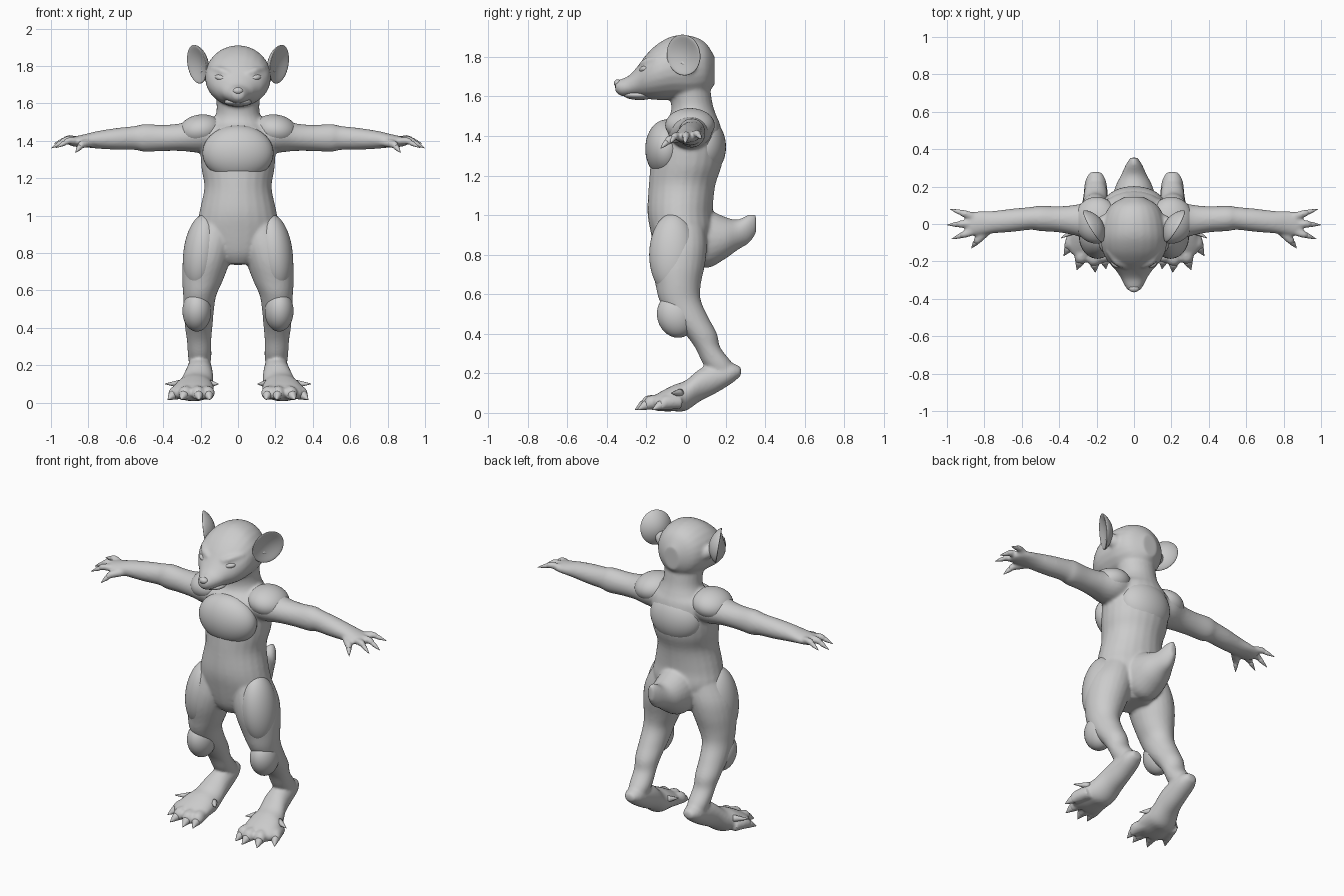
import bpy, bmesh, math
from mathutils import Vector, Matrix, Euler

cube = bpy.data.objects.get("Cube")
if cube:
    bpy.data.objects.remove(cube)

X, Y, Z = Vector((1, 0, 0)), Vector((0, 1, 0)), Vector((0, 0, 1))

grey = bpy.data.materials.new("plain_grey")
grey.use_nodes = True
grey.diffuse_color = (.6, .6, .6, 1)
grey.node_tree.nodes["Principled BSDF"].inputs["Base Color"].default_value = grey.diffuse_color


def finish(name, bm, mirror=False):
    """Turn a bmesh into a smooth shaded object."""
    bmesh.ops.recalc_face_normals(bm, faces=bm.faces)
    for face in bm.faces:
        face.smooth = True
    mesh = bpy.data.meshes.new(name)
    bm.to_mesh(mesh)
    bm.free()
    mesh.materials.append(grey)
    obj = bpy.data.objects.new(name, mesh)
    bpy.context.collection.objects.link(obj)
    if mirror:
        mod = obj.modifiers.new("Mirror", "MIRROR")
        mod.use_mirror_merge = False
    return obj


def refine(rings, steps=4):
    """Smoothly interpolate the rings of a limb."""
    rings = [Vector(r) for r in rings]
    result = []
    for i in range(len(rings) - 1):
        p, q = rings[i], rings[i + 1]
        before = rings[max(i - 1, 0)]
        after = rings[min(i + 2, len(rings) - 1)]
        for k in range(steps):
            t = k / steps
            result.append(p + (q - before) * (t / 2)
                          + (before * 2 - p * 5 + q * 4 - after) * (t * t / 2)
                          + (p * 3 - before - q * 3 + after) * (t ** 3 / 2))
    return result + [rings[-1]]


def loft(bm, rings, u, v, both=False, sides=24):
    """Skin elliptical rings (x, y, z, radius along u, radius along v)."""
    for side in ((1, -1) if both else (1,)):
        loops = []
        for x, y, z, a, b in refine(rings):
            loop = []
            for k in range(sides):
                angle = math.tau * k / sides
                co = Vector((x, y, z)) + u * (a * math.cos(angle)) + v * (b * math.sin(angle))
                co.x *= side
                loop.append(bm.verts.new(co))
            loops.append(loop)
        for low, high in zip(loops, loops[1:]):
            for k in range(sides):
                n = (k + 1) % sides
                bm.faces.new((low[k], low[n], high[n], high[k]))
        bm.faces.new(loops[0])
        bm.faces.new(loops[-1])


def tube(bm, points, both=False, sides=12):
    """Round tube through points (x, y, z, radius)."""
    along = (Vector(points[-1][:3]) - Vector(points[0][:3])).normalized()
    u = along.cross(Z).normalized()
    loft(bm, [(*p, p[3]) for p in points], u, u.cross(along), both, sides)


def ellipsoid(name, centre, radii, turn=(0, 0, 0), mirror=True):
    bm = bmesh.new()
    place = Matrix.LocRotScale(Vector(centre), Euler(turn), Vector(radii))
    bmesh.ops.create_uvsphere(bm, u_segments=40, v_segments=24, radius=1, matrix=place)
    return finish(name, bm, mirror)


body, claws = bmesh.new(), bmesh.new()


def digit(base, knuckle, tip, radius):
    """Fleshy finger or toe with a pointed claw."""
    base, knuckle, tip = Vector(base), Vector(knuckle), Vector(tip)
    root = knuckle.lerp(tip, .45)
    tube(body, [(*base, radius), (*knuckle, radius), (*root, radius * .65)], True)
    start = knuckle.lerp(tip, .25)
    tube(claws, [(*start, radius * .6), (*root, radius * .6), (*tip, radius * .04)])


# Torso and neck
loft(body, [(0, -.02, .74, .09, .09), (0, -.02, .8, .17, .13), (0, -.02, .92, .22, .16),
            (0, -.03, 1.02, .206, .165), (0, -.02, 1.15, .18, .168), (0, 0, 1.25, .195, .18),
            (0, .01, 1.35, .2, .18), (0, .02, 1.45, .19, .155), (0, .035, 1.5, .14, .12),
            (0, .03, 1.56, .115, .105), (0, .01, 1.66, .12, .11)], X, Y)

# Skull and muzzle
loft(body, [(0, .145, 1.73, .05, .07), (0, .1, 1.74, .125, .13), (0, .03, 1.745, .162, .16),
            (0, -.06, 1.745, .176, .162), (0, -.14, 1.725, .17, .143), (0, -.2, 1.7, .14, .112),
            (0, -.245, 1.675, .1, .077), (0, -.29, 1.652, .07, .052), (0, -.33, 1.645, .05, .042),
            (0, -.358, 1.65, .03, .025)], X, Z)
tube(body, [(.04, -.23, 1.752, .015), (.09, -.2, 1.772, .022), (.14, -.14, 1.79, .015)], True)
tube(body, [(.12, .01, 1.74, .05), (.16, .01, 1.76, .04), (.195, 0, 1.785, .03)], True)

# Tail
loft(body, [(0, .05, .89, .13, .15), (0, .12, .88, .12, .145), (0, .2, .885, .1, .105),
            (0, .26, .9, .07, .077), (0, .32, .932, .042, .072), (0, .355, .955, .018, .045)], X, Z)

# Arms
loft(body, [(.1, .02, 1.43, .1, .09), (.2, .02, 1.435, .115, .1), (.3, .02, 1.42, .085, .075),
            (.4, .025, 1.415, .07, .07), (.5, .03, 1.415, .068, .074), (.55, .03, 1.415, .061, .064),
            (.65, .02, 1.41, .062, .058), (.75, .01, 1.405, .06, .047), (.82, .005, 1.4, .064, .035),
            (.87, 0, 1.396, .062, .028), (.9, 0, 1.394, .045, .02)], Y, Z, True)

# Legs
loft(body, [(.11, -.03, .97, .1, .12), (.145, -.035, .85, .13, .14), (.17, -.04, .75, .126, .136),
            (.19, -.04, .65, .108, .115), (.205, -.03, .57, .088, .105), (.21, .015, .48, .08, .1),
            (.21, .075, .4, .073, .082), (.208, .11, .33, .065, .064), (.205, .16, .25, .063, .075),
            (.205, .19, .2, .055, .06)], X, Y, True)

# Feet
loft(body, [(.205, .278, .21, .03, .022), (.205, .23, .2, .056, .052), (.205, .15, .175, .066, .076),
            (.21, .07, .14, .077, .082), (.225, 0, .088, .092, .077), (.235, -.06, .075, .107, .067),
            (.24, -.12, .06, .11, .052), (.24, -.16, .05, .1, .038)], X, Z, True)

# Fingers and thumb
digit((.84, 0, 1.398), (.92, 0, 1.402), (1.0, -.005, 1.36), .021)
digit((.84, .035, 1.4), (.905, .055, 1.412), (.985, .08, 1.385), .02)
digit((.84, -.035, 1.396), (.905, -.055, 1.4), (.975, -.08, 1.362), .02)
digit((.78, -.035, 1.39), (.835, -.085, 1.38), (.87, -.13, 1.336), .022)

# Toes and side spurs
for base, bend, tip, reach in ((.175, .16, .15, -.24), (.22, .213, .207, -.258),
                               (.265, .282, .305, -.245), (.31, .335, .375, -.17)):
    digit((base, reach + .14, .055), (bend, reach + .065, .052), (tip, reach, .016), .037)
for inner, outer in ((.15, .105), (.31, .39)):
    tube(claws, [(inner, -.03, .1, .022), (outer, -.075, .1, .002)])

# Skin fused from all the limbs
skin = finish("body_skin", body)
fuse = skin.modifiers.new("Fuse", "REMESH")
fuse.mode = "VOXEL"
fuse.voxel_size = .009
fuse.use_smooth_shade = True
relax = skin.modifiers.new("Relax", "SMOOTH")
relax.factor = .5
relax.iterations = 6
finish("claws", claws, True)

# Armour plates
ellipsoid("chest_plate", (0, -.1, 1.335), (.19, .106, .148), mirror=False)
ellipsoid("back_plate", (0, .09, 1.345), (.17, .112, .15), mirror=False)
ellipsoid("shoulder_pads", (.2, .02, 1.455), (.118, .125, .085), (0, .15, 0))
ellipsoid("thigh_plates", (.195, -.065, .8), (.097, .121, .21), (0, -.12, 0))
ellipsoid("knee_pads", (.22, -.05, .49), (.077, .095, .112), (.35, 0, 0))

# Face details
ellipsoid("eyes", (.095, -.213, 1.737), (.032, .02, .016), (0, -.2, .5))
ellipsoid("nose", (0, -.345, 1.667), (.028, .02, .019), mirror=False)
ellipsoid("lower_jaw", (0, -.235, 1.607), (.072, .08, .025), mirror=False)

# Cupped ears facing forward and outward
ears = bmesh.new()
bmesh.ops.create_uvsphere(ears, u_segments=32, v_segments=20, radius=1)
facing = Vector((.85, -.5, -.15)).normalized()
across = Vector((.32, .05, .95)).cross(facing).normalized()
upward = facing.cross(across)
for vert in ears.verts:
    x, y, z = vert.co
    depth = .2 * z + .35 * (x * x + y * y) - .3
    vert.co = Vector((.215, -.01, 1.81)) + across * (.098 * x) + upward * (.105 * y) + facing * (.1 * depth)
finish("ears", ears, True)
